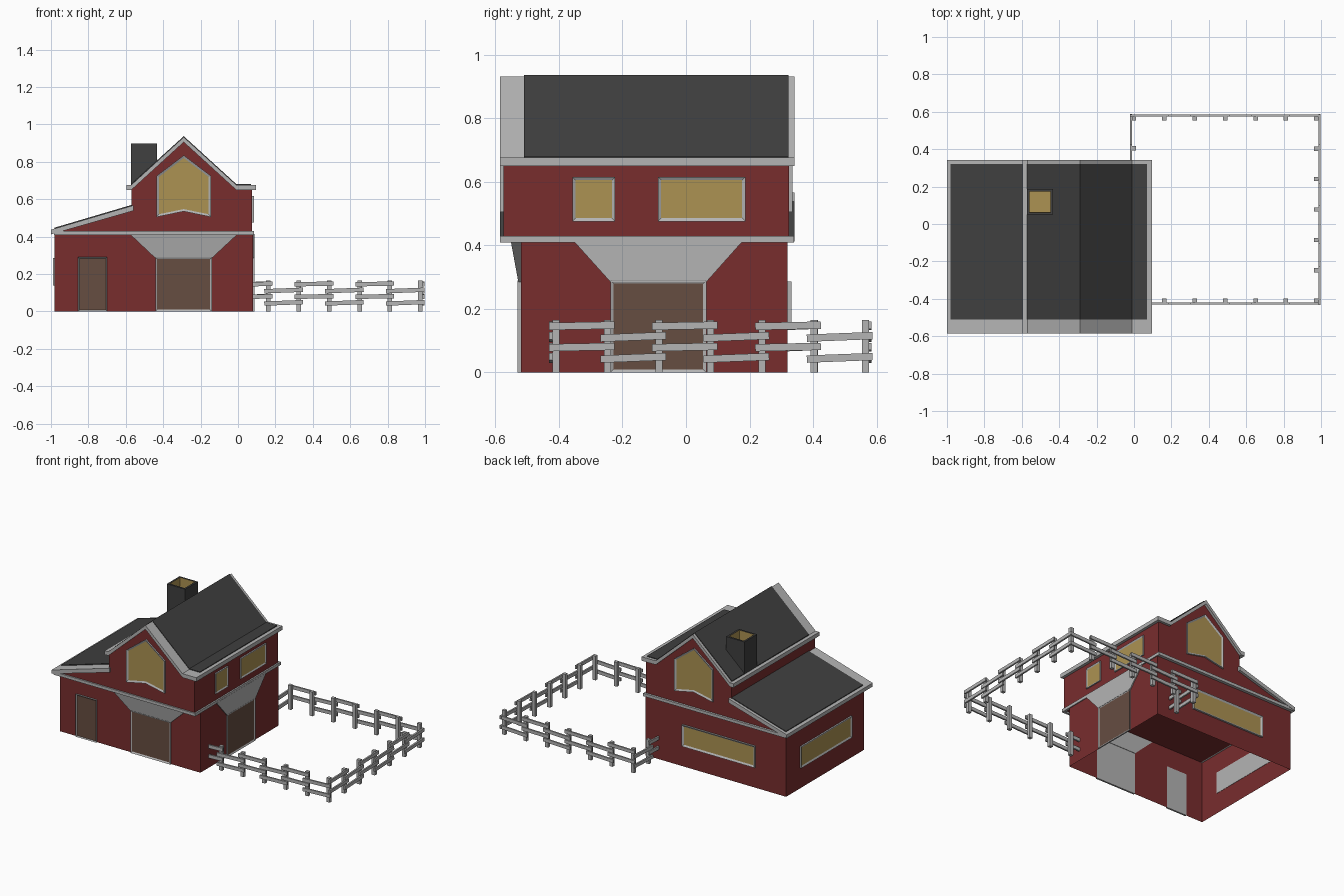
import bpy, bmesh, math
from mathutils import Matrix, Vector

if "Cube" in bpy.data.objects:
    bpy.data.objects.remove(bpy.data.objects["Cube"])


def material(name, rgb):
    m = bpy.data.materials.new(name)
    m.diffuse_color = (*rgb, 1)
    m.use_nodes = True
    m.node_tree.nodes["Principled BSDF"].inputs["Base Color"].default_value = m.diffuse_color
    return m


RED = material("barn red", (0.188, 0.026, 0.027))
GREY = material("trim grey", (0.456, 0.456, 0.456))
DARK = material("roof charcoal", (0.05, 0.05, 0.05))
GOLD = material("window gold", (0.413, 0.287, 0.084))
BROWN = material("door brown", (0.133, 0.074, 0.053))


def finish(name, bm, *mats):
    bmesh.ops.recalc_face_normals(bm, faces=bm.faces)
    me = bpy.data.meshes.new(name)
    bm.to_mesh(me)
    bm.free()
    for m in mats:
        me.materials.append(m)
    ob = bpy.data.objects.new(name, me)
    bpy.context.collection.objects.link(ob)
    return ob


def prism_bm(pts, axis, a, b):
    """Outline (u, z) extruded along y or x from a to b; returns bmesh and the face at b."""
    bm = bmesh.new()
    place = (lambda u, z, d: (u, d, z)) if axis == "y" else (lambda u, z, d: (d, u, z))
    va = [bm.verts.new(place(u, z, a)) for u, z in pts]
    vb = [bm.verts.new(place(u, z, b)) for u, z in pts]
    n = len(pts)
    bm.faces.new(va)
    end = bm.faces.new(vb)
    for i in range(n):
        bm.faces.new((va[i], va[(i + 1) % n], vb[(i + 1) % n], vb[i]))
    bmesh.ops.recalc_face_normals(bm, faces=bm.faces)
    return bm, end


def prism(name, pts, a, b, mat, axis="y"):
    return finish(name, prism_bm(pts, axis, a, b)[0], mat)


def rect(u0, u1, z0, z1):
    return [(u0, z0), (u1, z0), (u1, z1), (u0, z1)]


def box(name, x0, x1, y0, y1, z0, z1, mat):
    return prism(name, rect(x0, x1, z0, z1), y0, y1, mat)


def framed(name, pts, axis, wall, out, mat, width=0.012):
    """Raised grey frame with a recessed coloured panel, set on a wall."""
    bm, end = prism_bm(pts, axis, wall - out * 0.2, wall + out)
    bmesh.ops.inset_individual(bm, faces=[end], thickness=width, depth=-abs(out) * 0.6,
                               use_even_offset=True)
    end.material_index = 1
    return finish(name, bm, GREY, mat)


def hull(name, pts, mat):
    bm = bmesh.new()
    for p in pts:
        bm.verts.new(p)
    bmesh.ops.convex_hull(bm, input=bm.verts)
    return finish(name, bm, mat)


# Lower walls: open shell without floor
bm = bmesh.new()
base = rect(-0.98, 0.08, -0.52, 0.32)
lo = [bm.verts.new((x, y, 0)) for x, y in base]
hi = [bm.verts.new((x, y, 0.42)) for x, y in base]
for i in range(4):
    j = (i + 1) % 4
    bm.faces.new((lo[i], lo[j], hi[j], hi[i]))
finish("lower_walls", bm, RED)

# Upper storey with gable and lean-to side
prism("upper_walls", [(-0.98, 0.42), (0.076, 0.42), (0.076, 0.665), (-0.01, 0.66),
                      (-0.29, 0.915), (-0.57, 0.66), (-0.57, 0.54), (-0.98, 0.421)],
      -0.575, 0.325, RED)

# Trim belt between storeys
box("belt_front", -0.985, 0.086, -0.585, -0.57, 0.41, 0.43, GREY)
box("belt_back", -0.985, 0.086, 0.315, 0.34, 0.41, 0.43, GREY)
box("belt_right", 0.07, 0.086, -0.585, 0.34, 0.41, 0.43, GREY)

# Main roof slab: gable plus narrow flat eaves
top = [(-0.597, 0.677), (-0.57, 0.677), (-0.29, 0.932), (-0.01, 0.677), (0.095, 0.677)]
prism("main_roof_trim", top + [(x, z - 0.027) for x, z in reversed(top)], -0.585, 0.342, GREY)
# Lean-to roof slab
prism("lean_roof_trim", [(-1, 0.412), (-0.56, 0.538), (-0.56, 0.567), (-1, 0.437)],
      -0.585, 0.342, GREY)


# Dark roofing plates on top of the slabs
def roofing(name, pts):
    prism(name, pts + [(x, z + 0.006) for x, z in reversed(pts)], -0.51, 0.322, DARK)


roofing("main_roofing", [(-0.572, 0.676)] + [(x, z - 0.001) for x, z in top[2:4]] + [(0.07, 0.676)])
roofing("lean_roofing", [(-0.98, 0.442), (-0.565, 0.5646)])

# Chimney with hollow flue
bm, _ = prism_bm(rect(-0.572, -0.434, 0.655, 0.897), "y", 0.05, 0.187)
cap = max(bm.faces, key=lambda f: f.calc_center_median().z)
bmesh.ops.inset_individual(bm, faces=[cap], thickness=0.018)
bmesh.ops.inset_individual(bm, faces=[cap], thickness=0.0005, depth=-0.1)
for f in bm.faces:
    c = f.calc_center_median()
    if abs(c.x + 0.503) < 0.06 and abs(c.y - 0.1185) < 0.06 and 0.7 < c.z < 0.89:
        f.material_index = 1
finish("chimney", bm, DARK, GOLD)

# Gable windows, front and back
gable = [(-0.435, 0.505), (-0.29, 0.535), (-0.145, 0.505), (-0.145, 0.725), (-0.29, 0.835), (-0.435, 0.725)]
framed("gable_window_front", gable, "y", -0.575, -0.01, GOLD)
framed("gable_window_back", gable, "y", 0.325, 0.01, GOLD)

# Rectangular windows
framed("right_window_small", rect(-0.358, -0.223, 0.476, 0.616), "x", 0.076, 0.009, GOLD, 0.01)
framed("right_window_wide", rect(-0.088, 0.187, 0.476, 0.616), "x", 0.076, 0.009, GOLD, 0.01)
framed("left_window", rect(-0.38, 0.17, 0.14, 0.287), "x", -0.98, -0.01, GOLD)
framed("back_window", rect(-0.75, -0.2, 0.14, 0.287), "y", 0.32, 0.012, GOLD)

# Doors
framed("front_barn_door", rect(-0.442, -0.14, 0.0, 0.29), "y", -0.52, -0.01, BROWN, 0.01)
framed("front_small_door", rect(-0.855, -0.7, 0.0, 0.29), "y", -0.52, -0.01, BROWN, 0.007)
framed("right_barn_door", rect(-0.238, 0.064, 0.0, 0.29), "x", 0.08, 0.008, BROWN, 0.01)

# Tapered hoods over the barn doors
hull("front_hood", [(x, y, z) for x0, x1, y1, z in ((-0.58, 0.0, -0.552, 0.415), (-0.442, -0.14, -0.528, 0.285))
                    for x in (x0, x1) for y in (-0.515, y1)], GREY)
hull("right_hood", [(x, y, z) for y0, y1, x1, z in ((-0.355, 0.18, 0.087, 0.415), (-0.238, 0.064, 0.087, 0.285))
                    for y in (y0, y1) for x in (0.075, x1)], GREY)


# Fence: posts inside, alternating tilted rails outside
def rail(name, p, q):
    p, q = Vector(p), Vector(q)
    d = q - p
    bm = bmesh.new()
    m = (Matrix.Translation((p + q) / 2) @ d.to_track_quat("X", "Z").to_matrix().to_4x4()
         @ Matrix.Diagonal((d.length, 0.011, 0.023, 1)))
    bmesh.ops.create_cube(bm, size=1, matrix=m)
    finish(name, bm, GREY)


def post(x, y):
    box("fence_post", x - 0.012, x + 0.012, y - 0.011, y + 0.011, 0, 0.165, GREY)


STEP = 0.1625


def fence_run(start, direction, offset, count, first=0, start_trim=0.0):
    s, d, o = Vector((*start, 0)), Vector((*direction, 0)), Vector((*offset, 0))
    for i in range(count):
        low = (i + first) % 2
        tilt = 0.004 if low else 0.002
        a = s + o + d * (i * STEP - 0.022 + (start_trim if i == 0 else 0))
        b = s + o + d * ((i + 1) * STEP + 0.022)
        for z in ((0.112, 0.046) if low else (0.147, 0.08)):
            rail("fence_rail", a + Vector((0, 0, z - tilt)), b + Vector((0, 0, z + tilt)))


for i in range(7):
    post(i * STEP, 0.565)
    post(0.975, 0.565 - i * STEP)
    if i:
        post(i * STEP, -0.41)
post(0.0, 0.405)

fence_run((0, -0.41), (1, 0), (0, -0.016), 6, 0, 0.1)
fence_run((0.975, -0.41), (0, 1), (0.016, 0), 6)
fence_run((0, 0.565), (1, 0), (0, 0.014), 6)
fence_run((0, 0.565 - 2 * STEP), (0, 1), (-0.016, 0), 2, 0, 0.1)
